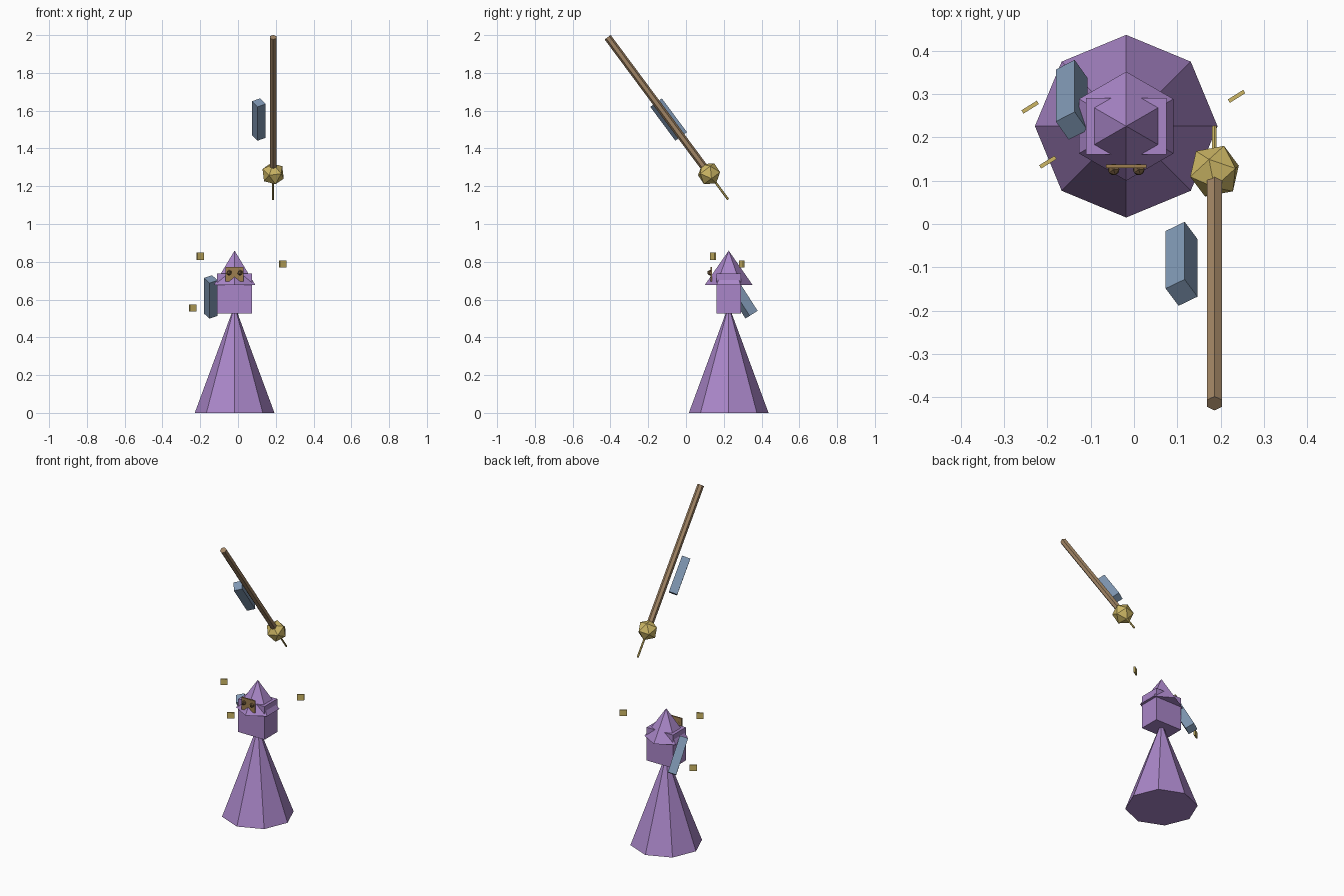
import bpy
import bmesh
from math import radians, pi
from mathutils import Matrix, Vector

cube = bpy.data.objects.get("Cube")
if cube:
    bpy.data.objects.remove(cube, do_unlink=True)


def material(name, rgb):
    m = bpy.data.materials.new(name)
    m.use_nodes = True
    m.diffuse_color = (*rgb, 1)
    m.node_tree.nodes["Principled BSDF"].inputs["Base Color"].default_value = (*rgb, 1)
    return m


PURPLE = material("purple cloth", (0.40, 0.24, 0.58))
GOLD = material("pale gold", (0.61, 0.47, 0.13))
BLUE = material("slate blue", (0.216, 0.314, 0.456))
WOOD = material("brown wood", (0.352, 0.23, 0.127))
BRONZE = material("bronze", (0.34, 0.21, 0.08))
DARK = material("dark brown", (0.18, 0.11, 0.05))


def finish(bm, name, mat, matrix):
    bmesh.ops.recalc_face_normals(bm, faces=bm.faces)
    mesh = bpy.data.meshes.new(name)
    bm.to_mesh(mesh)
    bm.free()
    mesh.materials.append(mat)
    ob = bpy.data.objects.new(name, mesh)
    ob.matrix_world = matrix
    bpy.context.collection.objects.link(ob)
    return ob


def place(loc, tilt=0, spin=0):
    return (Matrix.Translation(loc) @ Matrix.Rotation(radians(tilt), 4, 'X')
            @ Matrix.Rotation(radians(spin), 4, 'Z'))


def box(name, mat, size, loc, tilt=0, spin=0):
    bm = bmesh.new()
    bmesh.ops.create_cube(bm, size=1)
    bmesh.ops.scale(bm, vec=size, verts=bm.verts)
    return finish(bm, name, mat, place(loc, tilt, spin))


def cone(name, mat, sides, r1, r2, depth, loc, tilt=0, spin=0):
    bm = bmesh.new()
    bmesh.ops.create_cone(bm, cap_ends=True, segments=sides,
                          radius1=r1, radius2=r2, depth=depth)
    if r2 == 0:
        bmesh.ops.remove_doubles(bm, verts=bm.verts, dist=1e-5)
    return finish(bm, name, mat, place(loc, tilt, spin))


def ball(name, mat, radius, loc, tilt=0, spin=0):
    bm = bmesh.new()
    bmesh.ops.create_icosphere(bm, subdivisions=1, radius=radius)
    return finish(bm, name, mat, place(loc, tilt, spin))


# Figure: robe, head and pointed hat share one axis
AX, AY = -0.018, 0.226
cone("robe", PURPLE, 8, 0.211, 0, 0.57, (AX, AY, 0.285))
box("head", PURPLE, (0.186, 0.13, 0.212), (AX, AY, 0.631))
cone("hat", PURPLE, 6, 0.126, 0, 0.181, (AX, AY, 0.7685))

# Face mask: extruded outline with a notch under the nose
half = [(0, 0.772), (0.047, 0.772), (0.047, 0.695), (0.018, 0.695), (0, 0.72)]
outline = half + [(-x, z) for x, z in reversed(half[1:-1])]
bm = bmesh.new()
face = bm.faces.new([bm.verts.new((x, 0, z)) for x, z in outline])
side = bmesh.ops.extrude_face_region(bm, geom=[face])
bmesh.ops.translate(bm, vec=(0, 0.009, 0),
                    verts=[v for v in side["geom"] if isinstance(v, bmesh.types.BMVert)])
finish(bm, "face_mask", BRONZE, Matrix.Translation((AX, 0.129, 0)))
for label, s in (("left", 1), ("right", -1)):
    ball(label + "_eye", DARK, 0.015, (AX + s * 0.029, 0.126, 0.742))

# Floating gold tiles
for i, loc in enumerate([(-0.199, 0.143, 0.829), (0.237, 0.295, 0.789), (-0.24, 0.27, 0.555)]):
    box(f"gold_tile_{i + 1}", GOLD, (0.042, 0.009, 0.038), loc, spin=32)

# Tilted blue blocks
for name, loc, tilt in (("upper_block", (0.11, -0.092, 1.553), 36.6),
                        ("lower_block", (-0.144, 0.287, 0.614), 32.6)):
    box(name, BLUE, (0.051, 0.058, 0.223), loc, tilt, 31)

# Staff, its faceted head and the thin spike along one tilted line
TILT = 36.6
head = Vector((0.186, 0.122, 1.266))
along = Matrix.Rotation(radians(TILT), 3, 'X') @ Vector((0, 0, 1))
cone("staff", WOOD, 6, 0.02, 0.02, 0.9, head + along * 0.45, TILT)
ball("staff_head", GOLD, 0.063, head, TILT, 31)
cone("staff_spike", GOLD, 6, 0.006, 0.006, 0.17, head - along * 0.085, TILT)
